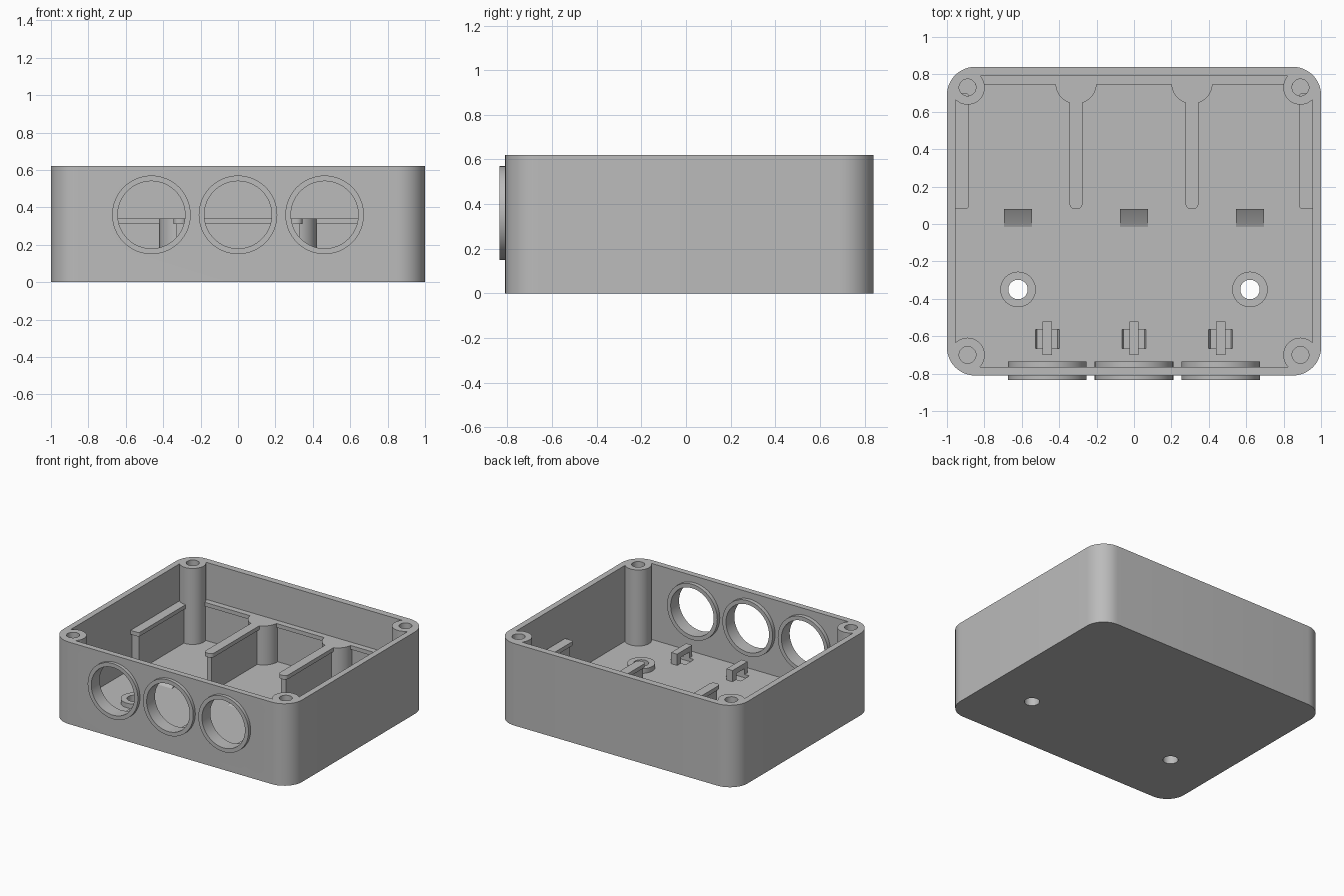
import bpy
import bmesh
from math import pi, cos, sin
from mathutils import Matrix

if "Cube" in bpy.data.objects:
    bpy.data.objects.remove(bpy.data.objects["Cube"])

grey = bpy.data.materials.new("plain_grey")
grey.use_nodes = True
COLOUR = (0.5, 0.5, 0.5, 1)
grey.diffuse_color = COLOUR
grey.node_tree.nodes["Principled BSDF"].inputs["Base Color"].default_value = COLOUR

TOP, FLOOR, RAIL = 0.62, 0.045, 0.34
PORTS = (-0.463, 0, 0.463)
# Turns a prism so that its height runs along +y, or along +x
ALONG_Y = Matrix(((1, 0, 0), (0, 0, 1), (0, 1, 0))).to_4x4()
ALONG_X = Matrix(((0, 0, 1), (1, 0, 0), (0, 1, 0))).to_4x4()


def arc(cx, cy, r, a0=0, a1=2 * pi, n=48):
    return [(cx + r * cos(a0 + (a1 - a0) * i / n), cy + r * sin(a0 + (a1 - a0) * i / n))
            for i in range(n + 1)]


def circle(cx, cy, r, n=48):
    return arc(cx, cy, r, n=n)[:-1]


def rect(x0, x1, y0, y1):
    return [(x0, y0), (x1, y0), (x1, y1), (x0, y1)]


def rounded(x0, x1, y0, y1, r, n=12):
    corners = [(x1 - r, y1 - r), (x0 + r, y1 - r), (x0 + r, y0 + r), (x1 - r, y0 + r)]
    return [p for i, c in enumerate(corners)
            for p in arc(*c, r, i * pi / 2, (i + 1) * pi / 2, n)]


def prism(name, outline, z0, z1, turn=None):
    bm = bmesh.new()
    low = [bm.verts.new((x, y, z0)) for x, y in outline]
    high = [bm.verts.new((x, y, z1)) for x, y in outline]
    bm.faces.new(low[::-1])
    bm.faces.new(high)
    for i in range(len(low)):
        j = (i + 1) % len(low)
        bm.faces.new((low[i], low[j], high[j], high[i]))
    if turn:
        bm.transform(turn)
    bmesh.ops.recalc_face_normals(bm, faces=bm.faces)
    mesh = bpy.data.meshes.new(name)
    bm.to_mesh(mesh)
    bm.free()
    mesh.materials.append(grey)
    obj = bpy.data.objects.new(name, mesh)
    bpy.context.collection.objects.link(obj)
    return obj


def combine(target, tool, operation="DIFFERENCE"):
    tool.hide_render = True
    bpy.context.view_layer.objects.active = target
    mod = target.modifiers.new("combine", "BOOLEAN")
    mod.operation, mod.solver, mod.object = operation, "EXACT", tool
    bpy.ops.object.modifier_apply(modifier=mod.name)
    bpy.data.objects.remove(tool)


# Hollow box with rounded corners
box = prism("enclosure", rounded(-1, 1, -0.81, 0.84, 0.15), 0, TOP)
combine(box, prism("cavity", rounded(-0.955, 0.955, -0.765, 0.79, 0.105), FLOOR, TOP + 0.1))

# Corner screw posts, full height
for x in (-0.89, 0.89):
    for y in (-0.70, 0.73):
        combine(box, prism("post", circle(x, y, 0.092), FLOOR - 0.02, TOP), "UNION")
        combine(box, prism("post_hole", circle(x, y, 0.045), 0.2, TOP + 0.1))

# Floor mounting bosses with through holes
for x in (-0.62, 0.62):
    combine(box, prism("boss", circle(x, -0.35, 0.095), 0.02, 0.08), "UNION")
    combine(box, prism("boss_hole", circle(x, -0.35, 0.052), -0.1, 0.2))

# Front cable ports, raised on both sides of the wall
for x in PORTS:
    combine(box, prism("port_ring", circle(x, 0.36, 0.21, 64), -0.835, -0.735, ALONG_Y), "UNION")
    combine(box, prism("port_hole", circle(x, 0.36, 0.18, 64), -0.9, -0.7, ALONG_Y))

# Cable tie bridges over shallow channels with sloped ends
for x in PORTS:
    channel = [(x - 0.055, 0.02), (x + 0.055, 0.02), (x + 0.07, 0.06), (x - 0.07, 0.06)]
    combine(box, prism("tie_channel", channel, -0.665, -0.565, ALONG_Y))
    bridge = [(-0.70, FLOOR - 0.01), (-0.665, FLOOR - 0.01), (-0.665, 0.09), (-0.565, 0.09),
              (-0.565, FLOOR - 0.01), (-0.52, FLOOR - 0.01), (-0.52, 0.13), (-0.70, 0.13)]
    prism("tie_bridge", bridge, x - 0.025, x + 0.025, ALONG_X)

# Small ramps on the floor
for x in (-0.62, 0, 0.62):
    ramp = [(-0.015, FLOOR - 0.01), (-0.015, FLOOR), (0, FLOOR + 0.005),
            (0.08, FLOOR + 0.06), (0.08, FLOOR - 0.01)]
    prism("floor_ramp", ramp, x - 0.075, x + 0.075, ALONG_X)

# Dividers: thin web, wider rail on top, half-round pillar at the back
for x in (-0.31, 0.31):
    prism("divider_web", rect(x - 0.02, x + 0.02, 0.10, 0.76), FLOOR - 0.01, RAIL - 0.02)
    prism("divider_rail", rounded(x - 0.035, x + 0.035, 0.08, 0.70, 0.03, 6), RAIL - 0.03, RAIL)
    pillar = arc(x, 0.752, 0.11, pi, 2 * pi, 24) + [(x + 0.11, 0.80), (x - 0.11, 0.80)]
    prism("divider_pillar", pillar, FLOOR - 0.01, RAIL)

# Side rails and back ledge
for s in (-1, 1):
    x0, x1 = sorted((s * 0.885, s * 0.97))
    prism("side_rail", rounded(x0, x1, 0.08, 0.70, 0.014, 6), RAIL - 0.03, RAIL)
    x0, x1 = sorted((s * 0.90, s * 0.97))
    prism("side_web", rect(x0, x1, 0.10, 0.70), FLOOR - 0.01, RAIL - 0.02)
prism("back_ledge", rect(-0.85, 0.85, 0.745, 0.80), RAIL - 0.03, RAIL)
prism("back_web", rect(-0.85, 0.85, 0.76, 0.80), FLOOR - 0.01, RAIL - 0.02)

# Smooth the round walls and keep the edges sharp
bpy.ops.object.select_all(action="DESELECT")
for obj in bpy.context.collection.objects:
    if obj.type == "MESH" and grey.name in obj.data.materials:
        obj.select_set(True)
bpy.context.view_layer.objects.active = box
bpy.ops.object.shade_smooth_by_angle(angle=pi / 6)
